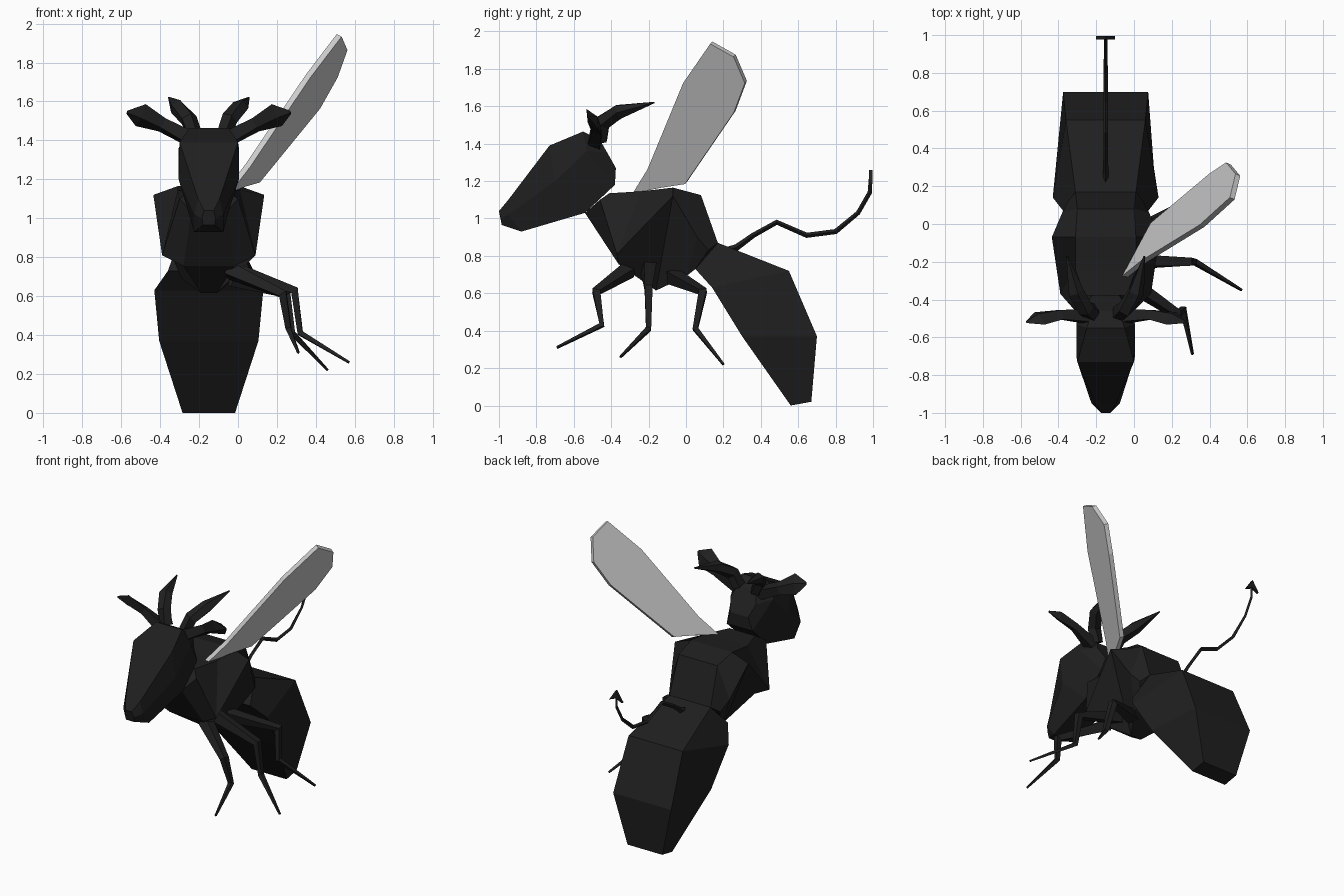
import bpy, bmesh
from mathutils import Vector
from math import cos, sin, pi

if "Cube" in bpy.data.objects:
    bpy.data.objects.remove(bpy.data.objects["Cube"])

CX = -0.15  # symmetry plane of the body


def material(name, v):
    m = bpy.data.materials.new(name)
    m.diffuse_color = (v, v, v, 1)
    m.use_nodes = True
    m.node_tree.nodes["Principled BSDF"].inputs["Base Color"].default_value = m.diffuse_color
    return m


BLACK = material("charcoal black", 0.014)
GREY = material("wing grey", 0.6)


def finish(name, bm, mat):
    bmesh.ops.recalc_face_normals(bm, faces=bm.faces)
    me = bpy.data.meshes.new(name)
    bm.to_mesh(me)
    bm.free()
    me.materials.append(mat)
    ob = bpy.data.objects.new(name, me)
    bpy.context.collection.objects.link(ob)
    return ob


def skin(name, rings, mat=BLACK):
    """Join closed rings of points and cap both ends."""
    bm = bmesh.new()
    vr = [[bm.verts.new(p) for p in r] for r in rings]
    n = len(vr[0])
    for a, b in zip(vr, vr[1:]):
        for i in range(n):
            j = (i + 1) % n
            bm.faces.new((a[i], a[j], b[j], b[i]))
    bm.faces.new(vr[0])
    bm.faces.new(vr[-1])
    return finish(name, bm, mat)


def body(name, rings):
    """Each ring lists (half width, y, z) from top to bottom; mirrored in x."""
    skin(name, [[(CX + w, y, z) for w, y, z in r] +
                [(CX - w, y, z) for w, y, z in reversed(r)] for r in rings])


def tube(name, path, radii, ref, sides=4):
    """Faceted tapering limb; radii are (along ref, across ref)."""
    pts = [Vector(p) for p in path]
    rings = []
    for i, p in enumerate(pts):
        before = (p - pts[i - 1]).normalized() if i else Vector()
        after = (pts[i + 1] - p).normalized() if i + 1 < len(pts) else Vector()
        t = (before + after).normalized()
        u = Vector(ref)
        u = (u - t * u.dot(t)).normalized()
        v = t.cross(u)
        ra, rb = radii[i]
        rings.append([p + u * ra * cos(2 * pi * k / sides) + v * rb * sin(2 * pi * k / sides)
                      for k in range(sides)])
    skin(name, rings)


# Head with tapering muzzle
body("head", [
    [(.025, -1.0, 1.04), (.035, -.99, 1.0), (.03, -.985, .965)],
    [(.055, -.95, 1.10), (.075, -.95, 1.02), (.075, -.88, .93)],
    [(.15, -.73, 1.39), (.155, -.70, 1.2), (.10, -.54, 1.03)],
    [(.10, -.55, 1.465), (.155, -.53, 1.36), (.10, -.38, 1.18)],
    [(.07, -.46, 1.42), (.10, -.42, 1.35), (.07, -.375, 1.27)],
])

# Thorax
body("thorax", [
    [(.10, -.41, 1.135), (.15, -.46, 1.10), (.09, -.54, 1.03)],
    [(.16, -.24, 1.145), (.24, -.37, .81), (.13, -.36, .755)],
    [(.16, -.07, 1.165), (.285, -.07, 1.12), (.04, -.16, .615)],
    [(.15, .08, 1.125), (.23, .06, .90), (.14, .0, .69)],
    [(.16, .17, .87), (.20, .12, .83), (.15, .05, .73)],
])

# Abdomen
body("abdomen", [
    [(.16, .17, .87), (.21, .05, .73)],
    [(.21, .55, .72), (.28, .14, .63)],
    [(.225, .70, .37), (.255, .30, .37)],
    [(.135, .67, .02), (.135, .56, .0)],
])

# Horns and ears, both sides
for side, s in (("right", 1), ("left", -1)):
    tube(side + "_horn",
         [(CX + s * x, y, z) for x, y, z in
          ((.07, -.47, 1.42), (.105, -.45, 1.51), (.16, -.36, 1.57), (.205, -.17, 1.62))],
         [(.04, .05), (.045, .045), (.045, .04), (.005, .004)], (1, 0, 0), 5)
    tube(side + "_ear",
         [(CX + s * x, y, z) for x, y, z in
          ((.08, -.49, 1.40), (.24, -.48, 1.48), (.35, -.50, 1.53), (.42, -.52, 1.545))],
         [(.05, .05), (.045, .03), (.07, .03), (.01, .006)], (0, -.6, 1))

# Three jointed legs
legs = {
    "front_leg": ((-.04, -.30, .73), (.23, -.48, .61), (.26, -.45, .43), (.31, -.69, .31)),
    "middle_leg": ((-.04, -.20, .74), (.29, -.20, .63), (.32, -.20, .41), (.57, -.35, .26)),
    "hind_leg": ((-.04, -.07, .69), (.25, .09, .61), (.28, .05, .41), (.46, .20, .22)),
}
for name, path in legs.items():
    tube(name, path, [(.05, .05), (.03, .03), (.02, .02), (.008, .008)], (1, 1, .3))

# Wing: flat outline thickened along its normal
outline = [(-.05, -.28, 1.14), (.05, -.20, 1.27), (.36, -.01, 1.73), (.52, .135, 1.94),
           (.55, .26, 1.87), (.50, .32, 1.73), (.41, .26, 1.57), (.10, .0, 1.19),
           (.03, -.13, 1.17)]
half = Vector((-.83, .37, .41)) * 0.015
skin("wing", [[Vector(p) + half * k for p in outline] for k in (-1, 1)], GREY)

# Tail and its arrow tip
tube("tail",
     [(CX, y, z) for y, z in ((.15, .81), (.27, .845), (.36, .91), (.485, .98), (.645, .91),
                              (.80, .93), (.92, 1.03), (.983, 1.14), (.985, 1.21))],
     [(.015, .018)] * 2 + [(.012, .014)] * 4 + [(.009, .012)] * 2 + [(.007, .008)], (1, 0, 0))
arrow = [(0, 1.26), (.05, 1.185), (0, 1.205), (-.05, 1.185)]
skin("tail_tip", [[(CX + x, y, z) for x, z in arrow] for y in (.978, .996)])
